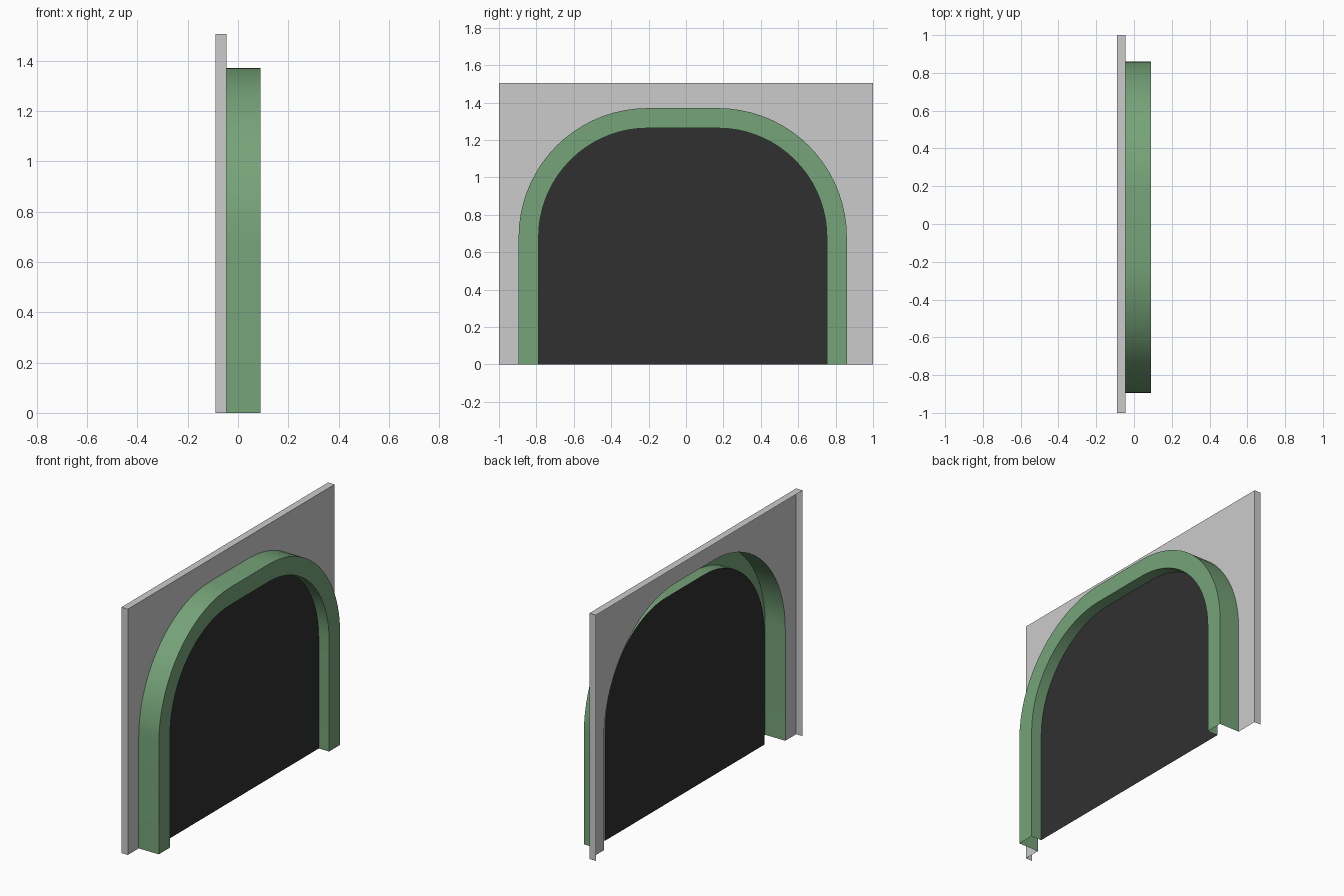
import bpy
import bmesh
from math import sin, cos, pi, radians

if "Cube" in bpy.data.objects:
    bpy.data.objects.remove(bpy.data.objects["Cube"])

X_BACK, X_WALL, X_PANEL, X_FRONT = -0.09, -0.046, 0.02, 0.09
WALL_TOP = 1.505
CENTRES = ((-0.205, pi), (0.17, pi / 2))   # corner centre y and start angle
CENTRE_Z = 0.68
R_OUTER, R_INNER = 0.69, 0.583
SEGMENTS = 18


def arch(r):
    """Rounded doorway outline as (y, z), from the -y foot to the +y foot."""
    pts = [(CENTRES[0][0] - r, 0)]
    for cy, start in CENTRES:
        for i in range(SEGMENTS + 1):
            a = start - i / SEGMENTS * pi / 2
            pts.append((cy + r * cos(a), CENTRE_Z + r * sin(a)))
    return pts + [(CENTRES[1][0] + r, 0)]


def build(name, sections, cap=None, color=None, smooth=False):
    """Skin consecutive (x, outline) sections; cap is an extra (x, outline) face."""
    bm = bmesh.new()
    rows = [[bm.verts.new((x, y, z)) for y, z in pts] for x, pts in sections]
    for a, b in zip(rows, rows[1:]):
        for i in range(len(a) - 1):
            bm.faces.new((a[i], b[i], b[i + 1], a[i + 1]))
    if cap:
        x, pts = cap
        bm.faces.new([bm.verts.new((x, y, z)) for y, z in pts])
        bmesh.ops.remove_doubles(bm, verts=bm.verts, dist=1e-5)
    mesh = bpy.data.meshes.new(name)
    bm.to_mesh(mesh)
    bm.free()
    ob = bpy.data.objects.new(name, mesh)
    bpy.context.collection.objects.link(ob)
    if color:
        mat = bpy.data.materials.new(name + "_color")
        mat.diffuse_color = (*color, 1)
        mat.use_nodes = True
        mat.node_tree.nodes["Principled BSDF"].inputs["Base Color"].default_value = mat.diffuse_color
        mesh.materials.append(mat)
    if smooth:
        bpy.ops.object.select_all(action='DESELECT')
        ob.select_set(True)
        bpy.context.view_layer.objects.active = ob
        bpy.ops.object.shade_smooth_by_angle(angle=radians(30))
    return ob


outer, inner = arch(R_OUTER), arch(R_INNER)
border = [(-1, 0), (-1, WALL_TOP), (1, WALL_TOP), (1, 0)]

# Wall shell: two ends, top and a front face cut out around the frame; open at back
build("wall", [(X_BACK, border), (X_WALL, border)],
      cap=(X_WALL, outer + border[::-1]))

# Hollow door frame: outer side, front band and inner reveal back to the panel
build("door_frame",
      [(X_WALL, outer), (X_FRONT, outer), (X_FRONT, inner), (X_PANEL, inner)],
      color=(0.18, 0.37, 0.19), smooth=True)

# Dark recessed door panel
build("door_panel", [], cap=(X_PANEL, inner[::-1]), color=(0.03, 0.03, 0.03))
